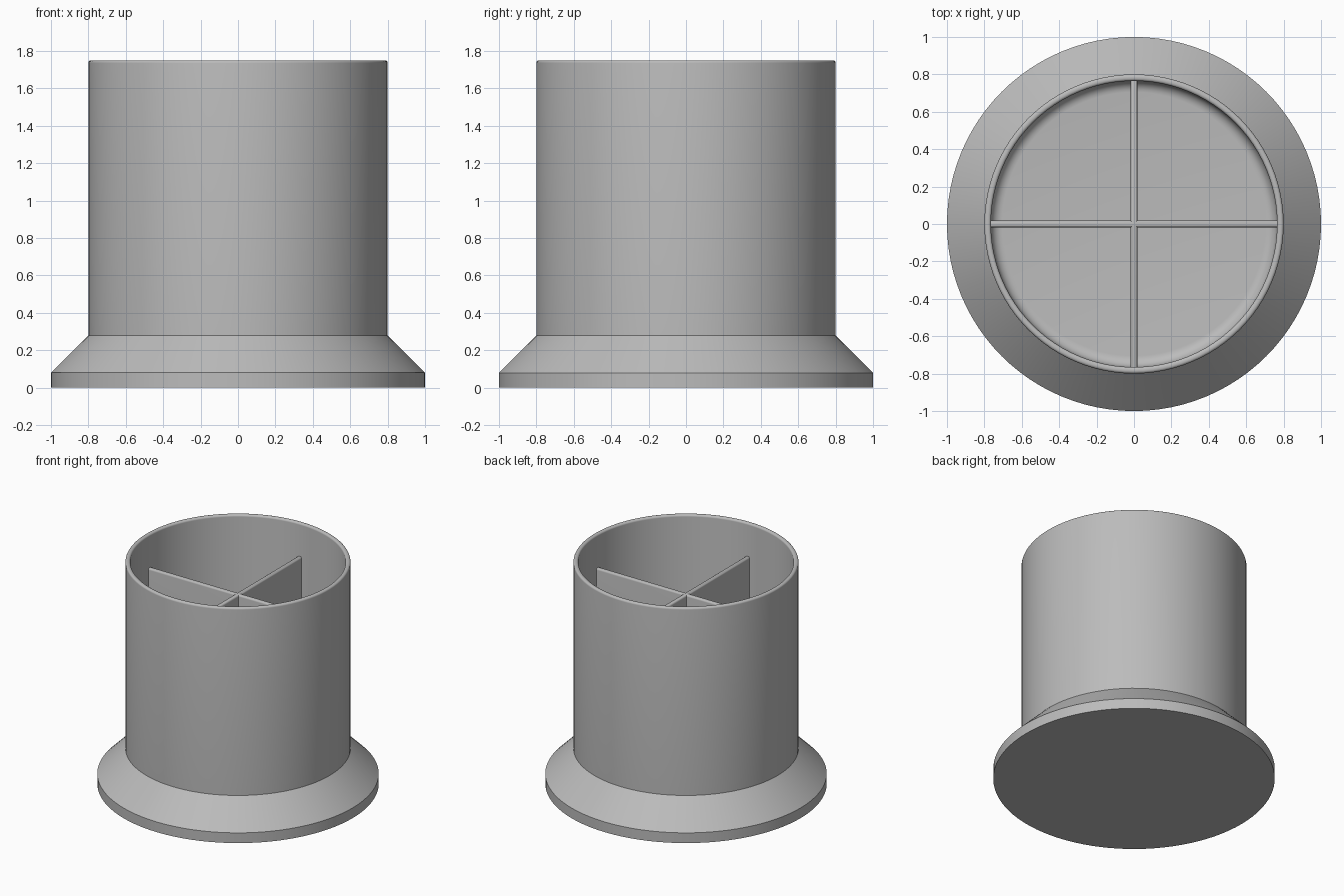
import bpy
import bmesh
from math import pi, sin, cos, radians

if "Cube" in bpy.data.objects:
    bpy.data.objects.remove(bpy.data.objects["Cube"])

SEGMENTS = 96
HEIGHT, FLOOR = 1.75, 0.08
OUTER, INNER = 0.8, 0.765
RIM, FILLET = 0.015, 0.06
RIB_TOP, RIB_HALF, RIB_REACH = 1.49, 0.0175, 0.782

grey = bpy.data.materials.new("plain grey")
grey.use_nodes = True
colour = (0.5, 0.5, 0.5, 1)
grey.diffuse_color = colour
grey.node_tree.nodes["Principled BSDF"].inputs["Base Color"].default_value = colour


def finish(bm, name):
    bmesh.ops.recalc_face_normals(bm, faces=bm.faces)
    mesh = bpy.data.meshes.new(name)
    bm.to_mesh(mesh)
    bm.free()
    obj = bpy.data.objects.new(name, mesh)
    bpy.context.collection.objects.link(obj)
    mesh.materials.append(grey)
    bpy.ops.object.select_all(action="DESELECT")
    obj.select_set(True)
    bpy.context.view_layer.objects.active = obj
    bpy.ops.object.shade_smooth_by_angle(angle=radians(30))
    return obj


def arc(r, z, radius, start, end, steps=6):
    angles = [radians(start + (end - start) * i / steps) for i in range(steps + 1)]
    return [(r + radius * cos(a), z + radius * sin(a)) for a in angles]


# Flared foot, wall, rounded rim and filleted floor as one turned profile
profile = [(0, 0), (1, 0), (1, 0.08), (OUTER, 0.28)]
profile += arc(OUTER - RIM, HEIGHT - RIM, RIM, 0, 90)
profile += arc(INNER + RIM, HEIGHT - RIM, RIM, 90, 180)
profile += arc(INNER - FILLET, FLOOR + FILLET, FILLET, 0, -90)
profile += [(0, FLOOR)]

bm = bmesh.new()
verts = [bm.verts.new((r, 0, z)) for r, z in profile]
edges = [bm.edges.new(pair) for pair in zip(verts, verts[1:])]
bmesh.ops.spin(bm, geom=verts + edges, cent=(0, 0, 0), axis=(0, 0, 1),
               angle=2 * pi, steps=SEGMENTS, use_merge=True)
bmesh.ops.remove_doubles(bm, verts=bm.verts, dist=0.0005)
finish(bm, "holder_body")

# Cross-shaped divider with rounded top edges
bm = bmesh.new()
outline = []
for k in range(4):
    c, s = round(cos(k * pi / 2)), round(sin(k * pi / 2))
    for x, y in ((RIB_REACH, -RIB_HALF), (RIB_REACH, RIB_HALF), (RIB_HALF, RIB_HALF)):
        outline.append(bm.verts.new((c * x - s * y, s * x + c * y, FLOOR - 0.02)))
base = bm.faces.new(outline)
top = bmesh.ops.extrude_face_region(bm, geom=[base], use_keep_orig=True)["geom"]
bmesh.ops.translate(bm, vec=(0, 0, RIB_TOP - FLOOR + 0.02),
                    verts=[g for g in top if isinstance(g, bmesh.types.BMVert)])
bmesh.ops.recalc_face_normals(bm, faces=bm.faces)
top_edges = [e for e in bm.edges if all(v.co.z > RIB_TOP - 0.01 for v in e.verts)]
bmesh.ops.bevel(bm, geom=top_edges, offset=0.014, segments=4, profile=0.5,
                affect="EDGES", clamp_overlap=True)
finish(bm, "cross_divider")
